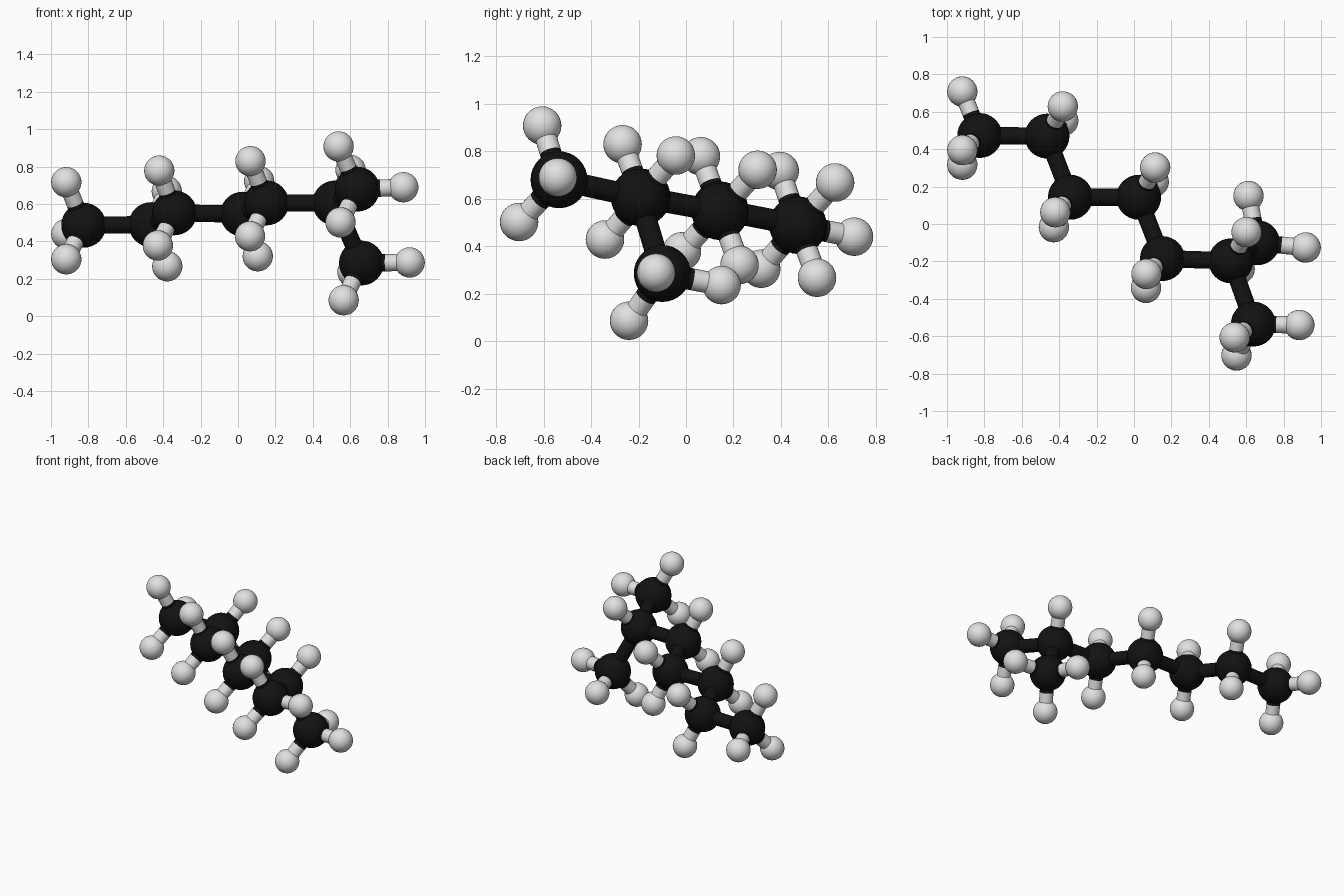
import bpy
from mathutils import Vector

if "Cube" in bpy.data.objects:
    bpy.data.objects.remove(bpy.data.objects["Cube"])

CARBON_R, HYDROGEN_R, BOND_R, CH_LEN = 0.12, 0.081, 0.046, 0.253


def material(name, rgb):
    m = bpy.data.materials.new(name)
    m.diffuse_color = (*rgb, 1)
    m.use_nodes = True
    m.node_tree.nodes["Principled BSDF"].inputs["Base Color"].default_value = m.diffuse_color
    return m


black = material("black", (0.006, 0.006, 0.006))
white = material("pale grey", (0.75, 0.75, 0.75))


def finish(name, mat):
    ob = bpy.context.object
    ob.name = name
    ob.data.materials.append(mat)
    bpy.ops.object.shade_smooth_by_angle()


def ball(name, p, r, mat):
    bpy.ops.mesh.primitive_uv_sphere_add(segments=32, ring_count=16, radius=r, location=p)
    finish(name, mat)


def rod(name, a, b, mat):
    d = b - a
    bpy.ops.mesh.primitive_cylinder_add(vertices=24, radius=BOND_R, depth=d.length, location=(a + b) / 2)
    bpy.context.object.rotation_euler = d.to_track_quat('Z', 'Y').to_euler()
    finish(name, mat)


# carbon chain, with a side branch on the sixth atom
carbons = [Vector(p) for p in (
    (-0.825, 0.473, 0.487), (-0.465, 0.47, 0.49), (-0.34, 0.143, 0.553), (0.025, 0.143, 0.546),
    (0.152, -0.185, 0.606), (0.518, -0.197, 0.606), (0.638, -0.535, 0.68), (0.66, -0.1, 0.285))]
links = [(0, 1), (1, 2), (2, 3), (3, 4), (4, 5), (5, 6), (5, 7)]

for i, p in enumerate(carbons):
    ball(f"carbon_{i + 1}", p, CARBON_R, black)
for i, j in links:
    rod(f"carbon_bond_{i + 1}_{j + 1}", carbons[i], carbons[j], black)

# hydrogens on the end groups
hydrogens = {
    0: [(-0.918, 0.708, 0.44), (-0.918, 0.395, 0.717), (-0.918, 0.317, 0.305)],
    6: [(0.884, -0.54, 0.69), (0.538, -0.606, 0.908), (0.548, -0.703, 0.502)],
    7: [(0.918, -0.126, 0.288), (0.565, -0.24, 0.086), (0.612, 0.15, 0.236)],
    5: [(0.602, -0.043, 0.782)],
}
# pairs of hydrogens on the middle carbons, spread tetrahedrally
for i in range(1, 5):
    c = carbons[i]
    n1, n2 = (carbons[i - 1] - c).normalized(), (carbons[i + 1] - c).normalized()
    out, side = -(n1 + n2).normalized(), n1.cross(n2).normalized()
    hydrogens[i] = [c + CH_LEN * (out * 0.59 + side * s * 0.807) for s in (1, -1)]

for i, group in hydrogens.items():
    for k, h in enumerate(group):
        c, h = carbons[i], Vector(h)
        mid = (c + h) / 2
        tag = f"{i + 1}_{k + 1}"
        ball(f"hydrogen_{tag}", h, HYDROGEN_R, white)
        rod(f"hydrogen_bond_inner_{tag}", c, mid, black)
        rod(f"hydrogen_bond_outer_{tag}", mid, h, white)
